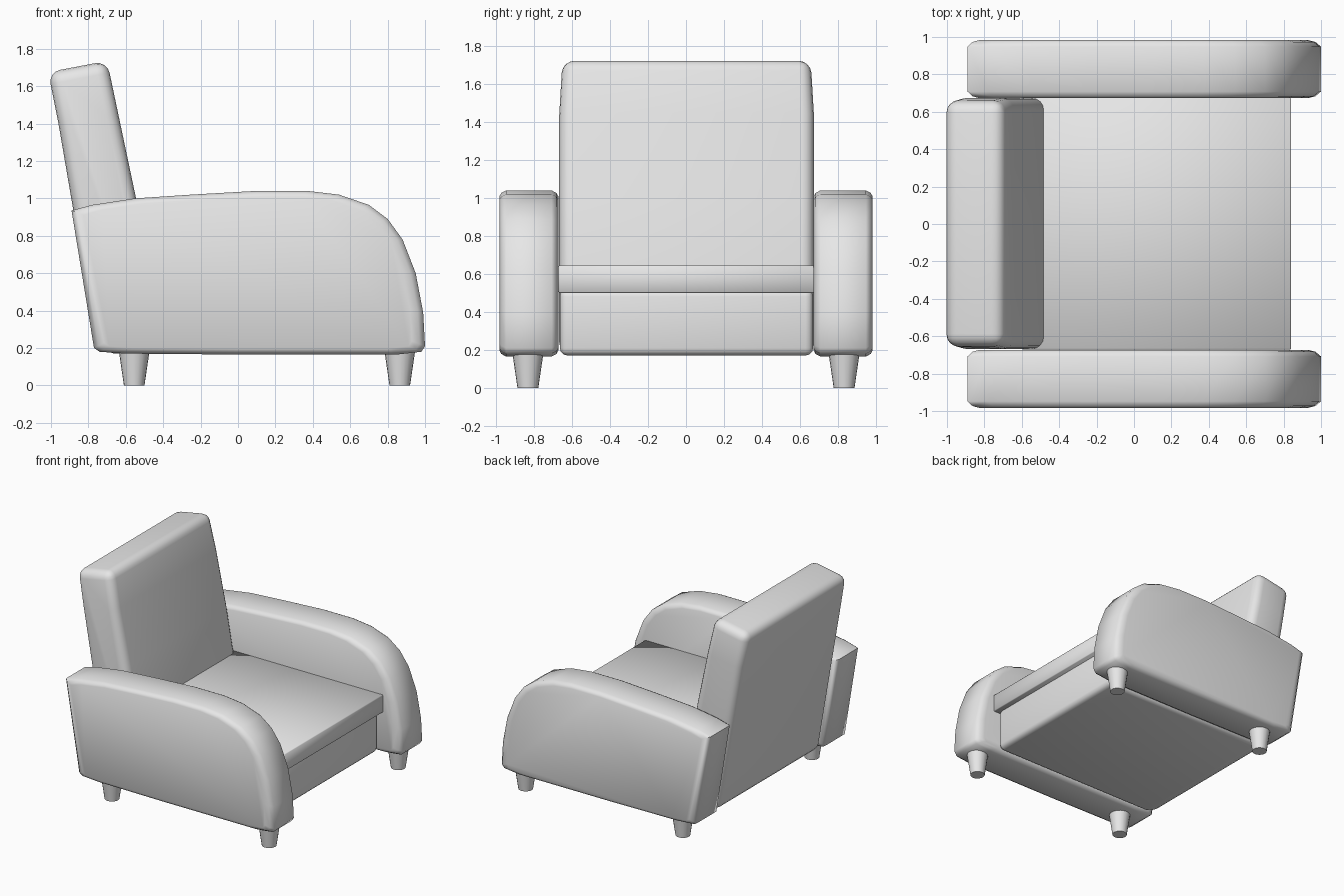
import bpy, bmesh, math
from mathutils import Vector

cube = bpy.data.objects.get("Cube")
if cube:
    bpy.data.objects.remove(cube, do_unlink=True)

GREY = (0.8, 0.8, 0.8, 1)
fabric = bpy.data.materials.new("plain grey")
fabric.use_nodes = True
fabric.diffuse_color = GREY
fabric.node_tree.nodes["Principled BSDF"].inputs["Base Color"].default_value = GREY


def finish(bm, name, bevel=0, segments=3, smooth=50):
    """Turn a bmesh into a shaded object with optional rounded edges."""
    bmesh.ops.recalc_face_normals(bm, faces=bm.faces)
    mesh = bpy.data.meshes.new(name)
    bm.to_mesh(mesh)
    bm.free()
    mesh.materials.append(fabric)
    obj = bpy.data.objects.new(name, mesh)
    bpy.context.collection.objects.link(obj)
    if bevel:
        mod = obj.modifiers.new("rounding", "BEVEL")
        mod.width, mod.segments = bevel, segments
        mod.limit_method = "ANGLE"
        mod.angle_limit = math.radians(40)
    bpy.ops.object.select_all(action="DESELECT")
    obj.select_set(True)
    bpy.context.view_layer.objects.active = obj
    if bevel:
        bpy.ops.object.modifier_apply(modifier="rounding")
    bpy.ops.object.shade_smooth_by_angle(angle=math.radians(smooth))
    return obj


def loft(profile, sections, centre=(0, 0.6)):
    """Side profile (x, z) repeated along y, each section scaled about a centre."""
    bm = bmesh.new()
    rings = []
    for y, s in sections:
        rings.append([bm.verts.new((centre[0] + (x - centre[0]) * s, y,
                                    centre[1] + (z - centre[1]) * s)) for x, z in profile])
    n = len(profile)
    for a, b in zip(rings, rings[1:]):
        for i in range(n):
            bm.faces.new((a[i], a[(i + 1) % n], b[(i + 1) % n], b[i]))
    bm.faces.new(rings[0])
    bm.faces.new(rings[-1])
    return bm


# Padded arms with a rolled front
arm_profile = [(-0.77, 0.2), (-0.74, 0.18), (-0.6, 0.17), (0.0, 0.165), (0.85, 0.165),
               (0.98, 0.18), (1.0, 0.21), (0.99, 0.39), (0.95, 0.6), (0.88, 0.78),
               (0.8, 0.89), (0.7, 0.965), (0.54, 1.02), (0.37, 1.04), (0.1, 1.04),
               (-0.25, 1.02), (-0.55, 1.0), (-0.78, 0.965), (-0.89, 0.935)]
inner, outer = 0.673, 0.983
half = [(0, 0.93), (0.01, 0.97), (0.035, 1)]
for side, label in ((1, "left"), (-1, "right")):
    sections = [(side * (inner + d), s) for d, s in half]
    sections += [(side * (outer - d), s) for d, s in reversed(half)]
    finish(loft(arm_profile, sections), label + "_arm")

# Leaning backrest, narrowing a little toward the top
back_profile = [(-0.75, 0.175), (-0.4, 0.175), (-0.545, 1.0), (-0.64, 1.45),
                (-0.7, 1.735), (-1.015, 1.675), (-0.96, 1.4)]
bm = loft(back_profile, [(-0.668, 1), (0.674, 1)])
for v in bm.verts:
    if v.co.z > 1.6:
        v.co.y *= 0.975
finish(bm, "backrest", 0.065, 4)


def block(name, low, high, bevel, segments):
    low, high = Vector(low), Vector(high)
    bm = bmesh.new()
    bmesh.ops.create_cube(bm, size=1)
    for v in bm.verts:
        v.co = (low + high) / 2 + v.co * (high - low)
    return finish(bm, name, bevel, segments)


# Seat base and overhanging cushion
block("seat_base", (-0.7, -0.665, 0.17), (0.8, 0.67, 0.52), 0.04, 3)
block("seat_cushion", (-0.6, -0.672, 0.5), (0.84, 0.676, 0.645), 0.006, 1)

# Tapered round legs
for x, end in ((0.865, "front"), (-0.555, "back")):
    for y, label in ((0.833, "left"), (-0.833, "right")):
        bm = bmesh.new()
        bmesh.ops.create_cone(bm, cap_ends=True, segments=20, radius1=0.055,
                              radius2=0.083, depth=0.19)
        bmesh.ops.translate(bm, vec=(x, y, 0.095), verts=bm.verts)
        finish(bm, f"{end}_{label}_leg")
